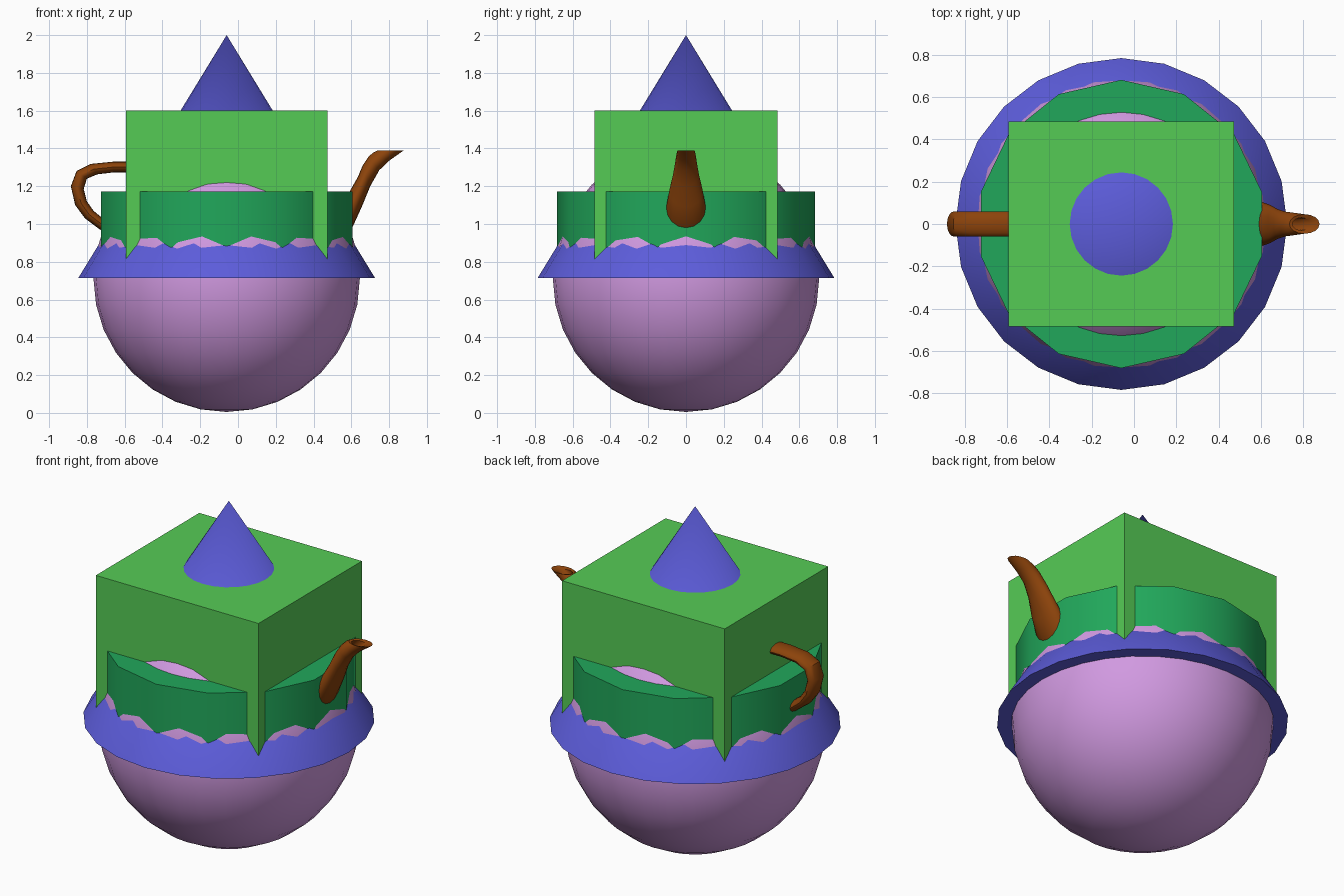
import bpy, bmesh, math

if "Cube" in bpy.data.objects:
    bpy.data.objects.remove(bpy.data.objects["Cube"])

CX = -0.06  # axis of the round body


def paint(ob, name, rgb):
    """Assign a plain material from an sRGB colour (0-255)."""
    mat = bpy.data.materials.get(name) or bpy.data.materials.new(name)
    mat.diffuse_color = [(c / 255) ** 2.2 for c in rgb] + [1]
    mat.use_nodes = True
    mat.node_tree.nodes["Principled BSDF"].inputs["Base Color"].default_value = mat.diffuse_color
    ob.data.materials.append(mat)


def finish(ob, name, smooth=True):
    ob.name = ob.data.name = name
    bpy.ops.object.select_all(action='DESELECT')
    ob.select_set(True)
    bpy.context.view_layer.objects.active = ob
    if smooth:
        bpy.ops.object.shade_smooth_by_angle(angle=math.radians(40))
    return ob


def loft(name, sections, sides=16):
    """Tube in the xz plane: each section is (edge a, edge b, half width in y)."""
    bm = bmesh.new()
    rings = []
    for (ax, az), (bx, bz), w in sections:
        ring = []
        for i in range(sides):
            t = math.tau * i / sides
            c, s = math.cos(t) / 2, math.sin(t)
            ring.append(bm.verts.new(((ax + bx) / 2 + (ax - bx) * c, w * s,
                                      (az + bz) / 2 + (az - bz) * c)))
        rings.append(ring)
    for r0, r1 in zip(rings, rings[1:]):
        for i in range(sides):
            j = (i + 1) % sides
            bm.faces.new((r0[i], r0[j], r1[j], r1[i]))
    bm.faces.new(rings[0])
    bm.faces.new(rings[-1])
    bmesh.ops.recalc_face_normals(bm, faces=bm.faces)
    me = bpy.data.meshes.new(name)
    bm.to_mesh(me)
    bm.free()
    ob = bpy.data.objects.new(name, me)
    bpy.context.collection.objects.link(ob)
    return finish(ob, name)


PINK, BLUE = (208, 152, 224), (93, 93, 218)
LIME, GREEN, BROWN = (86, 202, 86), (38, 166, 91), (139, 69, 19)

# Round body
bpy.ops.mesh.primitive_uv_sphere_add(segments=32, ring_count=16, radius=0.705,
                                     location=(CX, 0, 0.71))
paint(finish(bpy.context.object, "body"), "pink", PINK)

# Tall cone: its base is the skirt, its tip pokes out of the block
bpy.ops.mesh.primitive_cone_add(vertices=24, radius1=0.785, radius2=0, depth=1.285,
                                location=(CX, 0, 0.715 + 1.285 / 2))
paint(finish(bpy.context.object, "cone_skirt_and_tip"), "blue", BLUE)

# Wide collar drum
bpy.ops.mesh.primitive_cylinder_add(vertices=14, radius=0.682, depth=0.422,
                                    location=(CX, 0, 0.961))
paint(finish(bpy.context.object, "collar"), "green", GREEN)

# Square block lid
bpy.ops.mesh.primitive_cube_add(size=1, location=(CX, 0, 1.175))
block = bpy.context.object
block.scale = (1.068, 0.97, 0.85)
bpy.ops.object.transform_apply(location=False, rotation=False, scale=True)
paint(finish(block, "block", smooth=False), "lime", LIME)

# Handle: outer edge, inner edge, half width
handle = loft("handle", [
    ((-0.50, 1.33), (-0.50, 1.275), 0.06),
    ((-0.66, 1.33), (-0.66, 1.273), 0.06),
    ((-0.78, 1.318), (-0.745, 1.263), 0.06),
    ((-0.855, 1.28), (-0.80, 1.24), 0.06),
    ((-0.885, 1.20), (-0.817, 1.185), 0.06),
    ((-0.862, 1.10), (-0.80, 1.12), 0.06),
    ((-0.81, 1.03), (-0.765, 1.07), 0.06),
    ((-0.73, 0.97), (-0.71, 1.025), 0.06),
    ((-0.65, 0.93), (-0.63, 0.98), 0.06)])
paint(handle, "brown", BROWN)

# Spout: upper edge, lower edge, half width, then back inside the mouth
spout = loft("spout", [
    ((0.52, 1.10), (0.52, 0.90), 0.10),
    ((0.59, 1.17), (0.605, 0.98), 0.107),
    ((0.635, 1.25), (0.655, 1.09), 0.09),
    ((0.66, 1.31), (0.70, 1.20), 0.07),
    ((0.69, 1.355), (0.748, 1.285), 0.058),
    ((0.715, 1.378), (0.80, 1.335), 0.053),
    ((0.735, 1.388), (0.878, 1.39), 0.046),
    ((0.75, 1.385), (0.835, 1.38), 0.030),
    ((0.725, 1.36), (0.775, 1.325), 0.034),
    ((0.69, 1.29), (0.72, 1.26), 0.034)])
paint(spout, "brown", BROWN)
